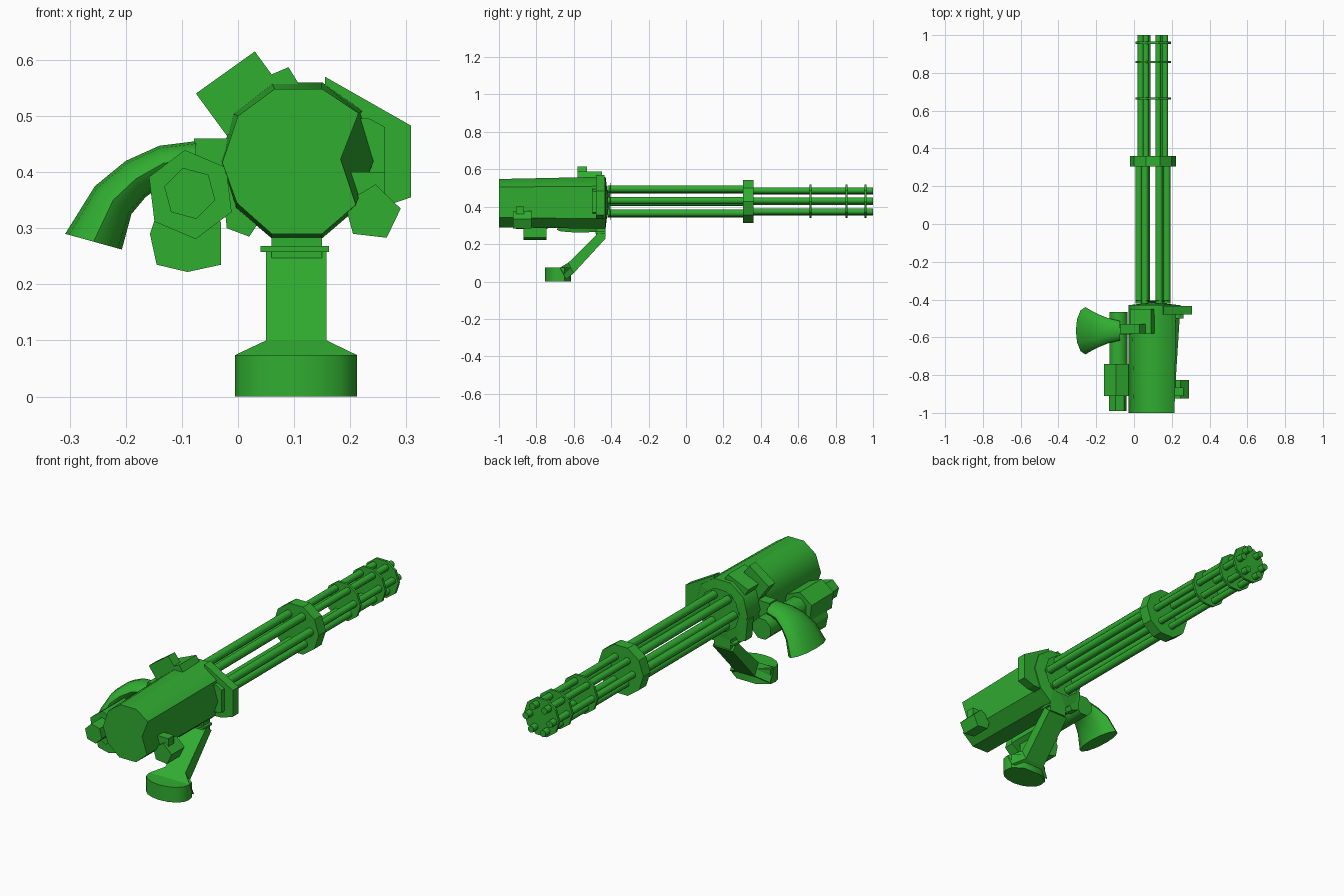
import bpy, bmesh
from math import sin, cos, pi, radians

if "Cube" in bpy.data.objects:
    bpy.data.objects.remove(bpy.data.objects["Cube"])

green = bpy.data.materials.new("green")
green.diffuse_color = (0.03, 0.42, 0.03, 1)
green.use_nodes = True
green.node_tree.nodes["Principled BSDF"].inputs["Base Color"].default_value = green.diffuse_color


def loft(name, rings, smooth=0):
    """Skin a list of equal-length 3D rings and cap both ends."""
    bm = bmesh.new()
    vs = [[bm.verts.new(p) for p in ring] for ring in rings]
    n = len(rings[0])
    for a, b in zip(vs, vs[1:]):
        for i in range(n):
            j = (i + 1) % n
            bm.faces.new((a[i], a[j], b[j], b[i]))
    bm.faces.new(vs[0])
    bm.faces.new(vs[-1])
    bmesh.ops.recalc_face_normals(bm, faces=bm.faces)
    me = bpy.data.meshes.new(name)
    bm.to_mesh(me)
    bm.free()
    ob = bpy.data.objects.new(name, me)
    bpy.context.collection.objects.link(ob)
    me.materials.append(green)
    if smooth:
        bpy.ops.object.select_all(action='DESELECT')
        ob.select_set(True)
        bpy.context.view_layer.objects.active = ob
        bpy.ops.object.shade_smooth_by_angle(angle=radians(smooth))
    return ob


def prism(name, pts, y0, y1, pts2=None, smooth=0):
    """Extrude an (x, z) profile along y, optionally into a second profile."""
    return loft(name, [[(x, y0, z) for x, z in pts],
                       [(x, y1, z) for x, z in (pts2 or pts)]], smooth)


def ngon(cx, cz, r, n, rot=0.0):
    return [(cx + r * cos(2 * pi * i / n + radians(rot)),
             cz + r * sin(2 * pi * i / n + radians(rot))) for i in range(n)]


def rect(x0, x1, z0, z1):
    return [(x0, z0), (x1, z0), (x1, z1), (x0, z1)]


AX, AZ = 0.10, 0.428  # barrel axis

# Ten-sided housing with a dent on the right that fades out towards the rear
front = [(-.028, .417), (-.002, .345), (.06, .29), (.15, .29), (.21, .342),
         (.183, .423), (.215, .505), (.15, .548), (.065, .548), (0, .5)]
rear = [(-.03, .42), (-.003, .335), (.06, .282), (.15, .282), (.212, .335),
        (.246, .43), (.222, .51), (.15, .56), (.06, .56), (-.01, .505)]
prism("housing", front, -1, -.43, rear, smooth=40)
prism("housing_rim", rear, -.43, -.405, ngon(AX, AZ, .105, 10))

# Six long barrels, thicker behind the clamp ring
for i in range(6):
    a = radians(60 * i + 4)
    for part, r, rb, y0, y1 in (("rear", .075, .02, -.42, .32),
                                ("front", .065, .017, .32, 1)):
        prism(f"barrel_{part}_{i + 1}",
              ngon(AX + r * cos(a), AZ + r * sin(a), rb, 8, 22.5), y0, y1, smooth=50)

# Clamp ring and thin barrel bands
prism("clamp_ring", ngon(AX, AZ, .122, 10), .305, .36)
for i, y in enumerate((.665, .858, .96)):
    prism(f"barrel_band_{i + 1}", ngon(AX + .003, AZ, .094, 10), y - .006, y + .006)

# Plates and blocks around the rear of the housing
prism("side_plate", [(.155, .57), (.308, .483), (.308, .355), (.25, .335), (.15, .33)],
      -.48, -.435)
prism("side_step", [(.15, .50), (.235, .495), (.262, .48), (.262, .37), (.15, .35)],
      -.50, -.47)
prism("top_block", [(-.075, .54), (.03, .615), (.085, .54), (-.02, .465)], -.58, -.53)
prism("top_plate", [(-.02, .54), (.09, .587), (.125, .53), (.02, .47)], -.58, -.45)
prism("lower_plate", [(-.03, .40), (-.02, .30), (.02, .285), (.05, .33), (.05, .40)],
      -.48, -.43)

# Small knob low on the right side
prism("knob", [(.245, .378), (.29, .335), (.265, .283), (.205, .29), (.19, .345)],
      -.925, -.825)
prism("knob_tab", rect(.19, .262, .34, .40), -.91, -.865)

# Side motor on the left
prism("motor_shaft", ngon(-.086, .362, .047, 6, 45), -.99, -.90)
prism("motor_body", ngon(-.085, .36, .08, 6, 37), -.91, -.74)
prism("motor_tube", ngon(-.082, .362, .052, 8, 22.5), -.75, -.465, smooth=50)
prism("motor_foot", [(-.157, .29), (-.145, .235), (-.09, .222), (-.03, .235),
                     (-.03, .31), (-.08, .37), (-.14, .34)], -.87, -.745)

# Ejection chute: an elliptical tube that bends down and flares
sections = [((-.075, .455), (-.075, .39), .052), ((-.14, .447), (-.125, .385), .065),
            ((-.2, .42), (-.165, .355), .085), ((-.255, .375), (-.19, .325), .105),
            ((-.308, .29), (-.207, .262), .125)]
rings = []
for o, i, hy in sections:
    ring = []
    for k in range(12):
        t = 2 * pi * k / 12
        u = (1 + cos(t)) / 2
        ring.append((i[0] + (o[0] - i[0]) * u, -.565 + hy * sin(t), i[1] + (o[1] - i[1]) * u))
    rings.append(ring)
loft("ejection_chute", rings, smooth=45)
prism("chute_mount", rect(-.078, .05, .385, .46), -.585, -.53)

# Slanted leg with a rounded foot
arc = [(.1035 + .1085 * cos(pi + pi * k / 8), -.685 - .07 * sin(pi * k / 8)) for k in range(9)]
plan = [(.0, -.65)] + arc + [(.207, -.65), (.158, -.615), (.05, -.615)]
loft("foot", [[(x, y, z) for x, y in plan] for z in (0, .074)], smooth=40)
leg = [(-.005, .212, -.675, .074, -.64, .012), (.05, .158, -.63, .10, -.60, .045),
       (.05, .158, -.465, .262, -.43, .23)]
loft("leg", [[(x0, yu, zu), (x1, yu, zu), (x1, yl, zl), (x0, yl, zl)]
             for x0, x1, yu, zu, yl, zl in leg])
prism("leg_cap", rect(.04, .162, .258, .268), -.485, -.43)
prism("leg_mount", rect(.06, .15, .235, .32), -.48, -.43)
